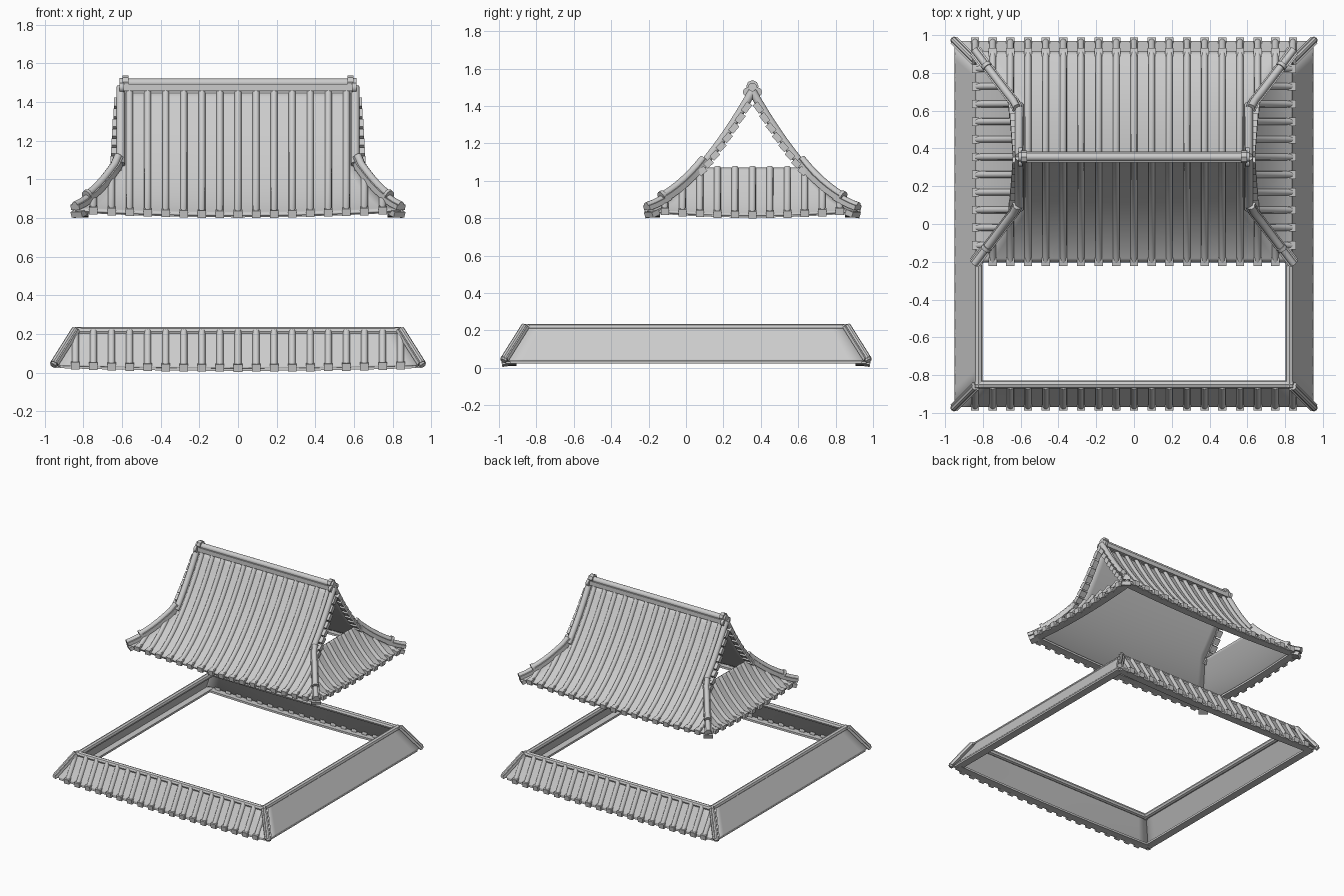
import bpy, bmesh, math
from mathutils import Vector, Matrix

cube = bpy.data.objects.get("Cube")
if cube:
    bpy.data.objects.remove(cube, do_unlink=True)

grey = bpy.data.materials.new("roof_grey")
grey.use_nodes = True
grey.diffuse_color = (0.6, 0.6, 0.6, 1)
grey.node_tree.nodes["Principled BSDF"].inputs["Base Color"].default_value = (0.6, 0.6, 0.6, 1)
made = []
UP = Vector((0, 0, 1))
CENTRE_Y = 0.355  # plan position of the main ridge
GABLE, EAVE = 0.265, 0.56  # distances from the ridge


def finish(name, bm, matrix=Matrix(), thickness=0):
    bmesh.ops.recalc_face_normals(bm, faces=bm.faces)
    me = bpy.data.meshes.new(name)
    bm.to_mesh(me)
    bm.free()
    me.transform(matrix)
    me.materials.append(grey)
    ob = bpy.data.objects.new(name, me)
    bpy.context.collection.objects.link(ob)
    if thickness:
        mod = ob.modifiers.new("thickness", "SOLIDIFY")
        mod.thickness = thickness
        mod.offset = -1
    made.append(ob)
    return ob


def circle(r, n=10, rise=0.0):
    return [(r * math.cos(2 * math.pi * i / n), rise + r * math.sin(2 * math.pi * i / n)) for i in range(n)]


def box(w, h, rise=0.0):
    return [(-w / 2, rise - h / 2), (w / 2, rise - h / 2), (w / 2, rise + h / 2), (-w / 2, rise + h / 2)]


def half_round(r, n=6):
    return [(r * math.cos(math.pi * i / n), r * math.sin(math.pi * i / n)) for i in range(n + 1)]


def sweep(bm, points, profile):
    """Carry a (sideways, up) profile along a path and cap both ends."""
    pts = [Vector(p) for p in points]
    rings = []
    for i, p in enumerate(pts):
        t = (pts[min(i + 1, len(pts) - 1)] - pts[max(i - 1, 0)]).normalized()
        side = t.cross(UP).normalized()
        up = side.cross(t)
        rings.append([bm.verts.new(p + side * a + up * b) for a, b in profile])
    n = len(profile)
    for r0, r1 in zip(rings, rings[1:]):
        for k in range(n):
            bm.faces.new((r0[k], r0[(k + 1) % n], r1[(k + 1) % n], r1[k]))
    bm.faces.new(rings[0][::-1])
    bm.faces.new(rings[-1])


def slope(name, half, out, height, d0, d1, lift, matrix, spacing=0, trim=0.0):
    """One roof slope: sheet, tile ribs, eave tile ends and the board below."""
    def point(x, d):
        f = (d - d0) / (d1 - d0)
        return Vector((x, -out(d), height(d) + lift * (x / half(d1)) ** 2 * f * f))

    steps, cols = 24, 20
    ds = [d0 + (d1 - d0) * i / steps for i in range(steps + 1)]
    bm = bmesh.new()
    grid = [[bm.verts.new(point(half(d) * (2 * j / cols - 1), d)) for j in range(cols + 1)] for d in ds]
    for a, b in zip(grid, grid[1:]):
        for j in range(cols):
            bm.faces.new((a[j], b[j], b[j + 1], a[j + 1]))
    finish(name + "_sheet", bm, matrix, 0.012)

    # Board under the eave
    bm = bmesh.new()
    reach = half(d1) - trim
    line = [point(reach * (2 * j / cols - 1), d1) + Vector((0, 0.035, -0.008)) for j in range(cols + 1)]
    sweep(bm, line, box(0.06, 0.016))
    finish(name + "_eave_board", bm, matrix)
    if not spacing:
        return

    # Tile ribs with a block at each eave end
    ribs, ends = bmesh.new(), bmesh.new()
    count = int((half(d1) - 0.03) / spacing)
    for k in range(-count, count + 1):
        x = k * spacing
        path = [point(x, d) for d in ds if half(d) >= abs(x)]
        if len(path) > 1:
            sweep(ribs, path, half_round(0.018))
        e = point(x, d1)
        sweep(ends, [e + Vector((0, 0.03, 0.005)), e + Vector((0, -0.015, -0.002))], box(0.044, 0.038))
    finish(name + "_tile_ribs", ribs, matrix)
    finish(name + "_tile_ends", ends, matrix)


# ---- Upper hip-and-gable roof ----
def roof_z(d):
    return 1.46 - 1.767 * d + 1.114 * d * d


def hip_x(d):
    return 0.615 + max(0, d - GABLE) * 0.225 / (EAVE - GABLE)


upper = Matrix.Translation((0, CENTRE_Y, 0))
for name, turn in (("front", 0), ("right", 90), ("back", 180), ("left", 270)):
    m = upper @ Matrix.Rotation(math.radians(-turn), 4, "Z")
    if turn % 180 == 0:
        slope("upper_" + name, hip_x, lambda d: d, roof_z, 0, EAVE, 0.025, m, 0.0935, 0.05)
    else:
        slope("upper_" + name, lambda d: d, hip_x, roof_z, GABLE, EAVE, 0.025, m, 0.0935, 0.05)


def hip_point(d, sx, sy, rise):
    f = max(0, d - GABLE) / (EAVE - GABLE)
    return (sx * hip_x(d), CENTRE_Y + sy * d, roof_z(d) + 0.025 * f * f + rise)


def spread(a, b, n):
    return [a + (b - a) * i / n for i in range(n + 1)]


for sx, xname in ((1, "left"), (-1, "right")):
    for sy, yname in ((-1, "front"), (1, "back")):
        tag = yname + "_" + xname
        # Hip: long raised ridge, short lower ridge and corner rafter
        bm = bmesh.new()
        path = [hip_point(d, sx, sy, 0.02) for d in spread(0.25, 0.48, 6)]
        sweep(bm, path, box(0.055, 0.03))
        sweep(bm, path, circle(0.02, rise=0.018))
        sweep(bm, [hip_point(d, sx, sy, 0.04) for d in (0.475, 0.49)], circle(0.027))
        path = [hip_point(d, sx, sy, 0.012) for d in spread(0.45, 0.565, 3)]
        sweep(bm, path, box(0.055, 0.026))
        sweep(bm, path, circle(0.018, rise=0.012))
        finish("hip_ridge_" + tag, bm)
        bm = bmesh.new()
        sweep(bm, [hip_point(d, sx, sy, -0.03) for d in (0.48, 0.555)], box(0.07, 0.03))
        finish("corner_rafter_" + tag, bm)

        # Gable verge: roll on the edge, overlapping tiles outside it
        bm = bmesh.new()
        path = [(sx * 0.607, CENTRE_Y + sy * d, roof_z(d) + 0.018) for d in spread(0, 0.275, 8)]
        sweep(bm, path, circle(0.023))
        finish("verge_roll_" + tag, bm)
        bm = bmesh.new()
        cuts = spread(0.015, 0.285, 8)
        for a, b in zip(cuts, cuts[1:]):
            reach = 0.022 + 0.024 * b / GABLE
            ends = [(sx * (0.61 + reach / 2), CENTRE_Y + sy * d, roof_z(d) + r)
                    for d, r in ((a, -0.02), (b, -0.008))]
            sweep(bm, ends, box(reach + 0.012, 0.034))
        finish("verge_tiles_" + tag, bm)

# Main ridge with end rosettes and collars
bm = bmesh.new()
ridge = [(-0.6, CENTRE_Y, 1.475), (0.6, CENTRE_Y, 1.475)]
sweep(bm, ridge, box(0.06, 0.035))
sweep(bm, ridge, circle(0.022, 12, 0.024))
finish("main_ridge", bm)
for sx, xname in ((1, "left"), (-1, "right")):
    bm = bmesh.new()
    for dy, z in ((0, 1.5), (-0.027, 1.475), (0.027, 1.475)):
        sweep(bm, [(sx * 0.59, CENTRE_Y + dy, z), (sx * 0.612, CENTRE_Y + dy, z)], circle(0.024, 12))
    collar = [(sx * 0.567, CENTRE_Y, 1.505), (sx * 0.597, CENTRE_Y, 1.505)]
    sweep(bm, collar, circle(0.033, 8))
    finish("ridge_end_" + xname, bm)

# ---- Lower skirt roof ----
def long_way(d):
    return 0.86 + 0.11 * d


def short_way(d):
    return 0.84 + 0.11 * d


def skirt_z(d):
    return 0.215 - 0.19 * d


for name, turn in (("front", 0), ("right", 90), ("back", 180), ("left", 270)):
    m = Matrix.Rotation(math.radians(-turn), 4, "Z")
    if turn % 180 == 0:
        slope("skirt_" + name, short_way, long_way, skirt_z, 0, 1, 0.015, m, 0.0935, 0.03)
    else:
        slope("skirt_" + name, long_way, short_way, lambda d: 0.215 - 0.175 * d, 0, 1, 0, m, 0, 0.03)

# Beams around the top opening
for s, names in ((-1, ("front", "right")), (1, ("back", "left"))):
    bm = bmesh.new()
    sweep(bm, [(-0.843, s * 0.85, 0.213), (0.843, s * 0.85, 0.213)], circle(0.022, 8))
    finish("top_beam_" + names[0], bm)
    bm = bmesh.new()
    sweep(bm, [(s * 0.823, -0.865, 0.213), (s * 0.823, 0.865, 0.213)], circle(0.022, 8))
    finish("top_beam_" + names[1], bm)

# Hip rolls and tips at the four corners
for sx in (-1, 1):
    for sy in (-1, 1):
        tag = ("back" if sy > 0 else "front") + "_" + ("left" if sx > 0 else "right")
        bm = bmesh.new()
        path = [(sx * short_way(d), sy * long_way(d), 0.22 - 0.175 * d) for d in (0, 0.5, 1)]
        sweep(bm, path, box(0.05, 0.018))
        sweep(bm, path, circle(0.015, 8, 0.01))
        tip = [(sx * short_way(d), sy * long_way(d), 0.222 - 0.175 * d) for d in (0.95, 1.06)]
        sweep(bm, tip, circle(0.018, 8))
        finish("skirt_hip_" + tag, bm)

bpy.ops.object.select_all(action="DESELECT")
for ob in made:
    ob.select_set(True)
bpy.context.view_layer.objects.active = made[0]
bpy.ops.object.shade_smooth_by_angle(angle=math.radians(40))
